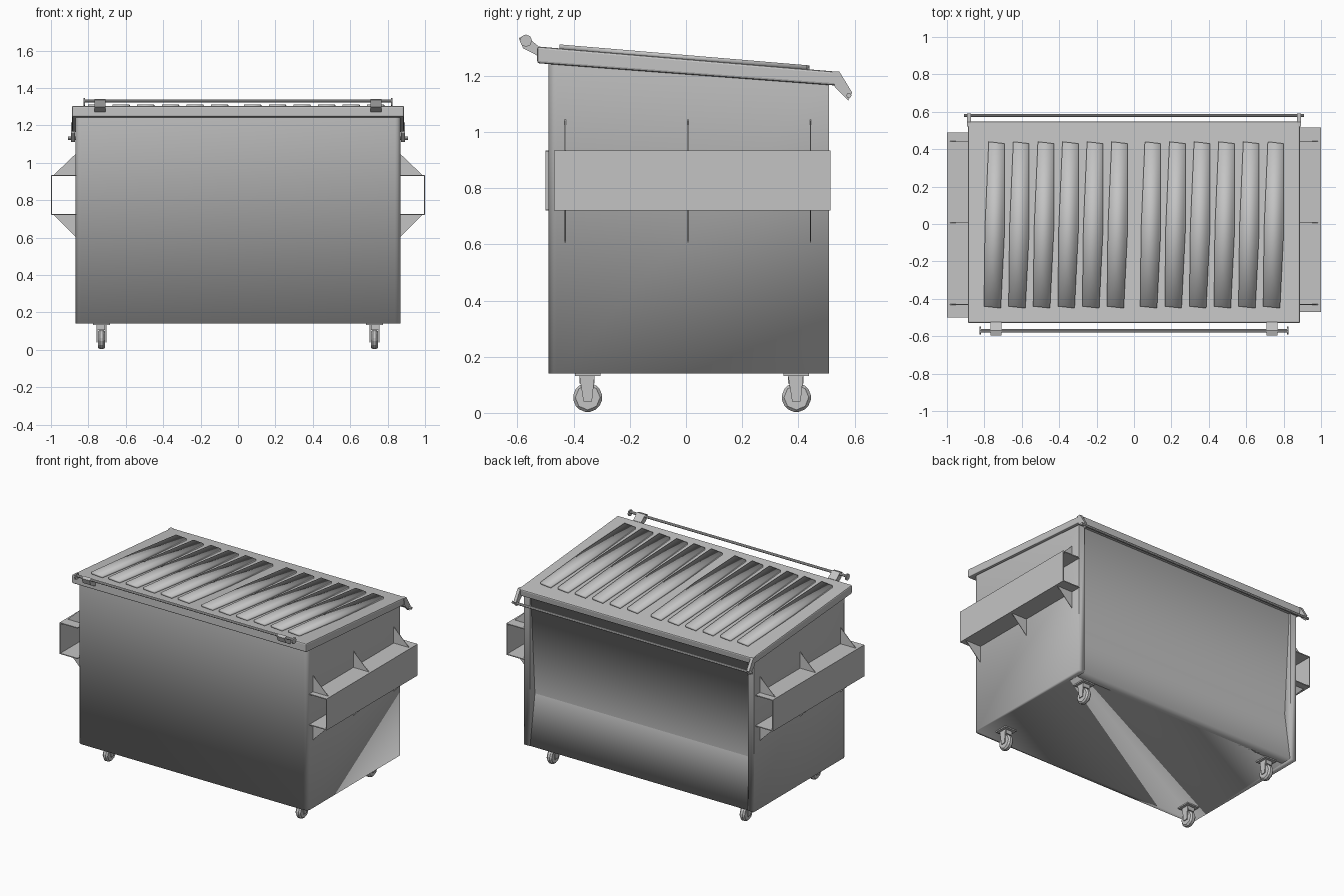
import bpy, bmesh, math
from mathutils import Vector

cube = bpy.data.objects.get("Cube")
if cube:
    bpy.data.objects.remove(cube, do_unlink=True)

GREY = (0.55, 0.55, 0.55, 1)
metal = bpy.data.materials.new("grey_metal")
metal.use_nodes = True
metal.diffuse_color = GREY
metal.node_tree.nodes["Principled BSDF"].inputs["Base Color"].default_value = GREY


def finish(name, bm, closed=True, smooth=False):
    if closed:
        bmesh.ops.recalc_face_normals(bm, faces=bm.faces)
    for f in bm.faces:
        f.smooth = smooth
    mesh = bpy.data.meshes.new(name)
    bm.to_mesh(mesh)
    bm.free()
    mesh.materials.append(metal)
    obj = bpy.data.objects.new(name, mesh)
    bpy.context.collection.objects.link(obj)
    return obj


def prism(name, profile, axis, a, b, smooth=False):
    """Extrude a 2D profile along the x or y axis from a to b."""
    bm = bmesh.new()
    place = {"x": lambda p, d: (d, p[0], p[1]), "y": lambda p, d: (p[0], d, p[1])}[axis]
    ends = [[bm.verts.new(place(p, d)) for p in profile] for d in (a, b)]
    for ring in ends:
        bm.faces.new(ring)
    for i in range(len(profile)):
        j = (i + 1) % len(profile)
        bm.faces.new((ends[0][i], ends[0][j], ends[1][j], ends[1][i]))
    return finish(name, bm, smooth=smooth)


def box(name, x0, x1, y0, y1, z0, z1):
    return prism(name, [(y0, z0), (y1, z0), (y1, z1), (y0, z1)], "x", x0, x1)


def rod(name, start, end, radius, sides=8):
    bm = bmesh.new()
    start, end = Vector(start), Vector(end)
    axis = end - start
    bmesh.ops.create_cone(bm, cap_ends=True, segments=sides, radius1=radius,
                          radius2=radius, depth=axis.length)
    turn = axis.to_track_quat("Z", "Y").to_matrix()
    for v in bm.verts:
        v.co = turn @ v.co + (start + end) / 2
    return finish(name, bm, smooth=False)


def lid_top(y):
    return 1.26 - 0.084 * y


# Body shell: rounded front corners, narrow posts at the back
W, FRONT, BACK, BASE, R = 0.87, -0.49, 0.51, 0.14, 0.03
half = [(W - R + R * math.sin(t), FRONT + R - R * math.cos(t))
        for t in (math.pi / 2 * k / 4 for k in range(5))]
half += [(W, BACK), (W - 0.045, BACK), (W - 0.045, 0.44)]
outline = [(-x, y) for x, y in reversed(half)] + half
bm = bmesh.new()
low = [bm.verts.new((x, y, BASE)) for x, y in outline]
high = [bm.verts.new((x, y, lid_top(y) - 0.03)) for x, y in outline]
for i in range(len(outline) - 1):
    bm.faces.new((low[i], low[i + 1], high[i + 1], high[i]))
bm.faces.new(low[::-1])
for e in bm.edges:
    a, b = e.verts
    if abs(a.co.z - b.co.z) > 0.5 and a.co.y > 0.4:
        e.smooth = False
finish("body", bm, closed=False, smooth=True)

# Back panel folded inward along a crease
CREASE = 0.48
bm = bmesh.new()
rows = [[bm.verts.new((x, y, z)) for x in (-W + 0.045, W - 0.045)]
        for y, z in ((0.53, 1.185), (0.50, 1.185), (0.455, CREASE),
                     (0.507, BASE), (0.43, BASE))]
for p, q in zip(rows, rows[1:]):
    bm.faces.new((p[0], p[1], q[1], q[0]))
for e in bm.edges:
    e.smooth = not all(abs(v.co.z - CREASE) < 0.01 for v in e.verts)
finish("back_panel", bm, closed=False, smooth=True)

# Sloping lid
lid = prism("lid", [(-0.53, lid_top(-0.53)), (0.548, lid_top(0.548)),
                    (0.54, 1.165), (-0.53, 1.245)], "x", -0.888, 0.888)
bevel = lid.modifiers.new("rounded_rim", "BEVEL")
bevel.width, bevel.segments = 0.008, 2

# Twelve raised lid ribs in two groups
rib = [(0, -0.44), (0.09, -0.45), (0.11, -0.04), (0.11, 0.43), (0.025, 0.44), (0.005, -0.02)]
for group in (-0.802, 0.033):
    for k in range(6):
        bm = bmesh.new()
        rings = [[bm.verts.new((group + k * 0.1315 + x, y, lid_top(y) + h)) for x, y in rib]
                 for h in (-0.003, 0.014)]
        for ring in rings:
            bm.faces.new(ring)
        for i in range(len(rib)):
            j = (i + 1) % len(rib)
            bm.faces.new((rings[0][i], rings[0][j], rings[1][j], rings[1][i]))
        finish("lid_rib", bm, smooth=True)

# Side lifting pockets with triangular gussets
T, P0, P1 = 0.006, 0.72, 0.935
for s, side, y0, y1 in ((1, "left", -0.47, 0.515), (-1, "right", -0.5, 0.49)):
    inner, outer = s * (W - 0.005), s
    box(side + "_pocket_top", inner, outer, y0, y1, P1 - T, P1)
    box(side + "_pocket_bottom", inner, outer, y0, y1, P0, P0 + T)
    box(side + "_pocket_wall", s * (1 - T), outer, y0, y1, P0, P1)
    for y in (-0.43, 0.007, 0.443):
        for z, tip in ((P1, 1.05), (P0, 0.6)):
            prism(side + "_gusset", [(inner, z), (s * 0.985, z), (inner, tip)],
                  "y", y - 0.002, y + 0.002)

# Front lid bar with brackets and end discs
rod("front_bar", (-0.82, -0.57, 1.33), (0.82, -0.57, 1.33), 0.009)
for s in (-1, 1):
    prism("front_bar_bracket", [(-0.595, 1.335), (-0.57, 1.342), (-0.525, 1.305),
                                (-0.525, 1.27), (-0.58, 1.298)],
          "x", s * 0.708, s * 0.768)
    rod("front_bar_end", (s * 0.818, -0.57, 1.325), (s * 0.826, -0.57, 1.325), 0.022)

# Back hinge bar with brackets
rod("back_bar", (-0.908, 0.58, 1.13), (0.908, 0.58, 1.13), 0.009)
for s in (-1, 1):
    prism("back_bar_bracket", [(0.52, 1.215), (0.546, 1.215), (0.592, 1.14),
                               (0.578, 1.112), (0.53, 1.16)],
          "x", s * 0.872, s * 0.892)

# Casters
for x in (-0.73, 0.73):
    for y in (-0.35, 0.393):
        box("caster_plate", x - 0.045, x + 0.045, y - 0.045, y + 0.045, 0.132, BASE)
        box("caster_stem", x - 0.02, x + 0.02, y - 0.03, y + 0.025, 0.105, 0.135)
        for s in (-1, 1):
            prism("caster_fork", [(y - 0.03, 0.135), (y + 0.025, 0.135),
                                  (y + 0.015, 0.04), (y - 0.015, 0.04)],
                  "x", x + s * 0.021, x + s * 0.027)
        wheel = rod("caster_wheel", (x - 0.019, y, 0.055), (x + 0.019, y, 0.055), 0.055, 8)
        round_rim = wheel.modifiers.new("rounded_tyre", "BEVEL")
        round_rim.width, round_rim.segments = 0.01, 1
